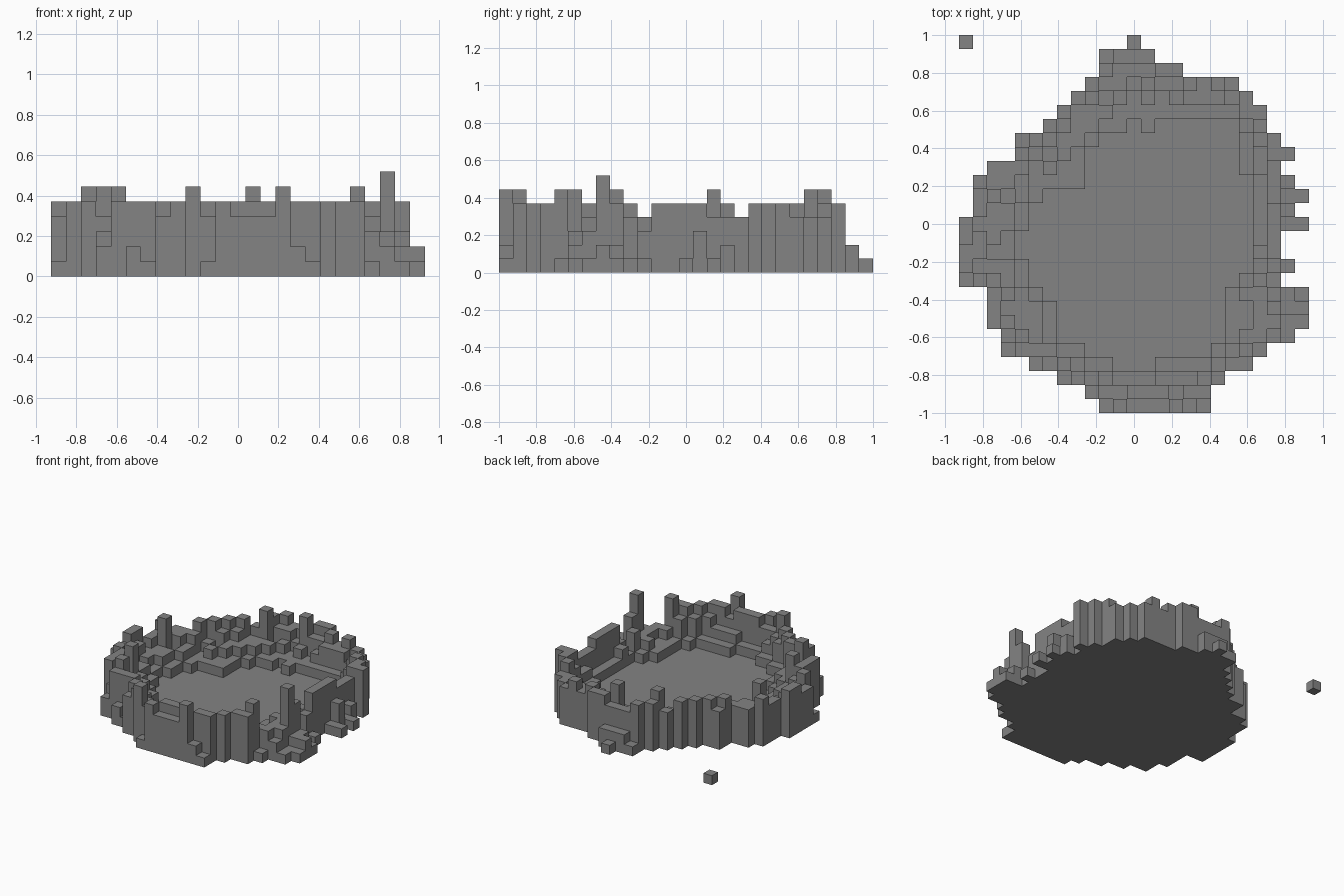
import bpy
import bmesh
import random

cube = bpy.data.objects.get("Cube")
if cube:
    bpy.data.objects.remove(cube, do_unlink=True)

random.seed(4)
UNIT = 2 / 27
COLS, ROWS = 25, 27

stone = bpy.data.materials.new("grey stone")
stone.use_nodes = True
stone.diffuse_color = (0.23, 0.23, 0.23, 1)
stone.node_tree.nodes["Principled BSDF"].inputs["Base Color"].default_value = stone.diffuse_color

# Outline of the crater: first and end column of each row, from back to front
outer_start = [12, 10, 10, 9, 8, 7, 6, 4, 4, 2, 1, 1, 1, 0, 0, 0, 0, 0, 2, 2, 2, 3, 3, 5, 7, 9, 10]
outer_end = [13, 14, 16, 20, 21, 22, 22, 23, 24, 23, 24, 25, 24, 25, 23, 23, 24, 23, 25, 25, 25,
             24, 22, 21, 19, 18, 18]
# Flat floor: first and end column, beginning at the first floor row
FLOOR_ROW = 6
floor_start = [12, 10, 9, 9, 9, 6, 5, 5, 4, 4, 5, 5, 6, 7, 7, 7, 9, 11]
floor_end = [20, 20, 20, 20, 21, 21, 21, 21, 21, 21, 21, 20, 19, 19, 19, 19, 18, 14]


def cells(starts, ends, first_row=0):
    return {(c, first_row + i) for i, (a, b) in enumerate(zip(starts, ends)) for c in range(a, b)}


def distance(cell, others):
    return min(abs(cell[0] - c) + abs(cell[1] - r) for c, r in others)


ground = cells(outer_start, outer_end)
floor = cells(floor_start, floor_end, FLOOR_ROW) - {(13, FLOOR_ROW)}
outside = {(c, r) for c in range(-1, COLS + 1) for r in range(-1, ROWS + 1)} - ground


def rim_height(cell):
    """Stepped slope from the floor up to a broken outer wall, with rubble on the left side."""
    col, row = cell
    if row < 2:
        return row + 1
    if col == COLS - 1:
        return 1
    if col == COLS - 2 and row != 8:
        return random.choice((1, 2, 3))
    inner, edge = distance(cell, floor), distance(cell, outside)
    if col >= 22:
        edge = max(edge - 1, 1)
    height = 1 + round(4 * inner / (inner + edge - 1))
    if 3 < row < 21:
        height += random.choice((-1, 0, 0, 0))
    limit = 4 if row in (9, 16) else 5
    return max(2, min(limit, height))


heights = {cell: 1 if cell in floor else rim_height(cell) for cell in sorted(ground)}

# Low rubble, broken wall tops and tall spires, grouped by height
features = {
    1: [(0, 17), (6, 23), (10, 26), (17, 26), (21, 22), (23, 21), (22, 17), (10, 1)],
    2: [(3, 22), (5, 23), (16, 26), (22, 21), (24, 19)],
    3: [(3, 21), (21, 21), (22, 20), (22, 16)],
    4: [(0, 16), (3, 20), (7, 24), (12, 26), (13, 26), (14, 26), (17, 3), (19, 3), (20, 4), (21, 5)],
    5: [(0, 14), (1, 17), (2, 20), (4, 22), (5, 22), (6, 22), (7, 23), (12, 25), (13, 25), (14, 25),
        (16, 25), (18, 3), (21, 6), (22, 18)],
    6: [(2, 11), (4, 21), (3, 18), (9, 4), (9, 25), (13, 3), (15, 26), (20, 22)],
    7: [(22, 19)],
}
for height, spots in features.items():
    for spot in spots:
        heights[spot] = height


def build_blocks(name, field):
    """Closed blocky surface over a field of column heights."""
    bm = bmesh.new()

    def quad(points):
        bm.faces.new([bm.verts.new(((x - COLS / 2) * UNIT, (ROWS / 2 - y) * UNIT, z * UNIT))
                      for x, y, z in points])

    for (c, r), h in field.items():
        corners = [(c, r + 1), (c + 1, r + 1), (c + 1, r), (c, r)]
        quad([(x, y, h) for x, y in corners])
        quad([(x, y, 0) for x, y in reversed(corners)])
        neighbours = [(c, r + 1), (c + 1, r), (c, r - 1), (c - 1, r)]
        for i, near in enumerate(neighbours):
            (ax, ay), (bx, by) = corners[i], corners[(i + 1) % 4]
            for z in range(field.get(near, 0), h):
                quad([(ax, ay, z), (bx, by, z), (bx, by, z + 1), (ax, ay, z + 1)])
    bmesh.ops.remove_doubles(bm, verts=bm.verts, dist=UNIT / 100)
    mesh = bpy.data.meshes.new(name)
    bm.to_mesh(mesh)
    bm.free()
    mesh.materials.append(stone)
    obj = bpy.data.objects.new(name, mesh)
    bpy.context.collection.objects.link(obj)
    return obj


build_blocks("crater", heights)
# Stray stone lying apart from the crater
build_blocks("loose_stone", {(0, 0): 1})
